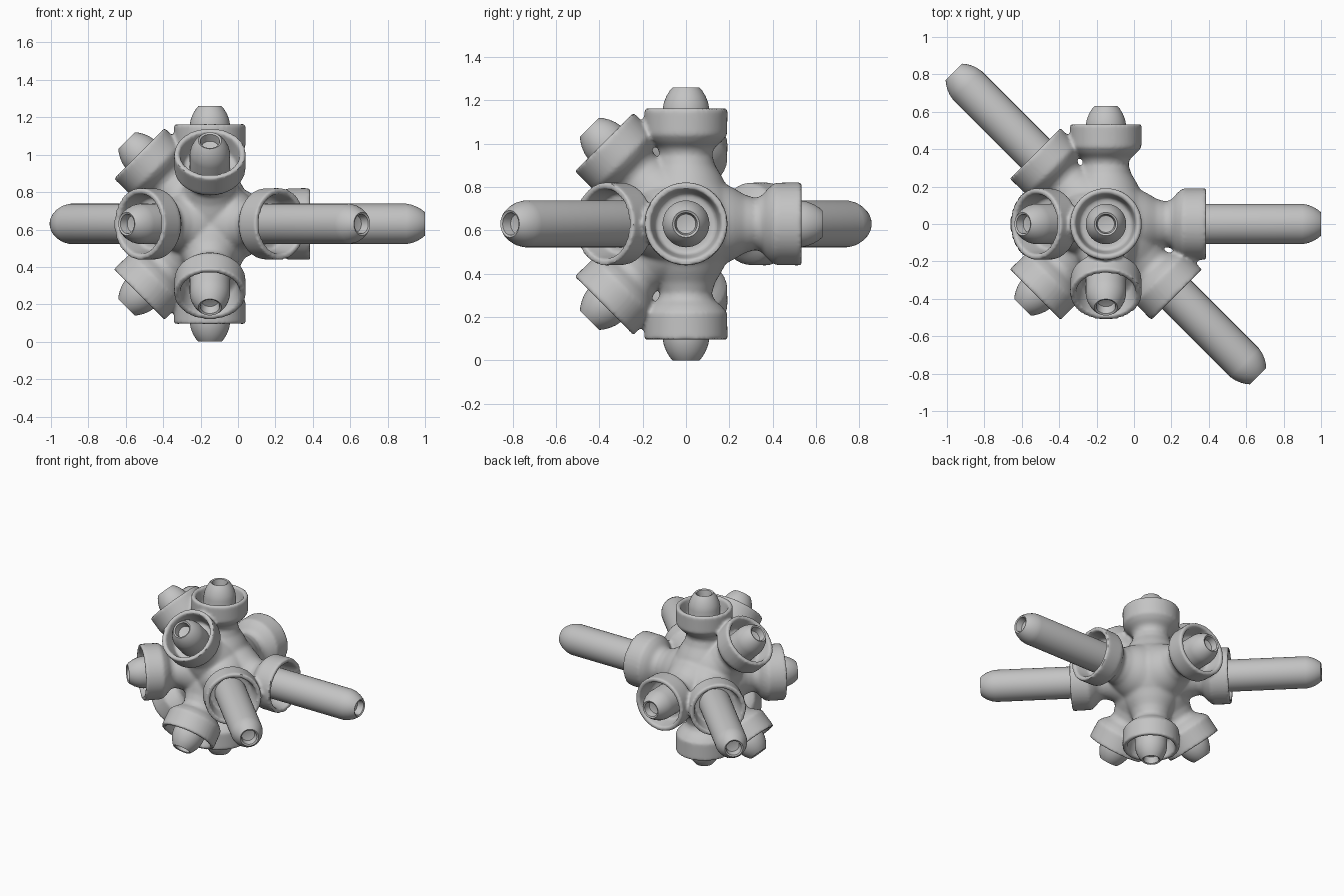
import bpy, bmesh, math
from mathutils import Vector, Matrix

cube = bpy.data.objects.get("Cube")
if cube:
    bpy.data.objects.remove(cube)

CENTRE = Vector((-0.15, 0, 0.63))

grey = bpy.data.materials.new("plain grey")
grey.use_nodes = True
grey.diffuse_color = (0.55, 0.55, 0.55, 1)
bsdf = grey.node_tree.nodes["Principled BSDF"]
bsdf.inputs["Base Color"].default_value = grey.diffuse_color
bsdf.inputs["Roughness"].default_value = 0.7


def lathe(bm, profile, direction, sides=48):
    """Spin a closed (radius, distance) profile about an axis leaving the centre."""
    axis = Vector(direction).normalized()
    turn = Matrix.Translation(CENTRE) @ axis.to_track_quat('Z', 'Y').to_matrix().to_4x4()
    rings = []
    for r, d in profile:
        if r == 0:
            rings.append([bm.verts.new(turn @ Vector((0, 0, d)))])
        else:
            rings.append([bm.verts.new(turn @ Vector((r * math.cos(a), r * math.sin(a), d)))
                          for a in (math.tau * i / sides for i in range(sides))])
    for low, high in zip(rings, rings[1:]):
        for i in range(sides):
            j = (i + 1) % sides
            if len(low) == 1:
                bm.faces.new((low[0], high[j], high[i]))
            elif len(high) == 1:
                bm.faces.new((low[i], low[j], high[0]))
            else:
                bm.faces.new((low[i], low[j], high[j], high[i]))


def finish(bm, name):
    bmesh.ops.recalc_face_normals(bm, faces=bm.faces)
    mesh = bpy.data.meshes.new(name)
    bm.to_mesh(mesh)
    bm.free()
    mesh.materials.append(grey)
    ob = bpy.data.objects.new(name, mesh)
    bpy.context.collection.objects.link(ob)
    bpy.ops.object.select_all(action='DESELECT')
    ob.select_set(True)
    bpy.context.view_layer.objects.active = ob
    return ob


# Port directions: short plugs and long rods
plugs = {"top": (0, 0, 1), "bottom": (0, 0, -1), "back": (0, 1, 0),
         "front_right": (-1, -1, 0),
         "upper_front": (0, -1, 1), "lower_front": (0, -1, -1),
         "upper_right": (-1, 0, 1), "lower_right": (-1, 0, -1)}
rods = {"left": (1, 0, 0), "front_left": (1, -1, 0), "back_right": (-1, 1, 0)}

# Hub: core ball with flared necks ending in open cups, fused together
cup = [(0, 0.05), (0.2, 0.15), (0.165, 0.22), (0.135, 0.27), (0.12, 0.32),
       (0.13, 0.35), (0.165, 0.38), (0.19, 0.41), (0.192, 0.535),
       (0.162, 0.535), (0.142, 0.42), (0, 0.42)]
bm = bmesh.new()
bmesh.ops.create_uvsphere(bm, u_segments=48, v_segments=24, radius=0.255,
                          matrix=Matrix.Translation(CENTRE))
for direction in [*plugs.values(), *rods.values()]:
    lathe(bm, cup, direction)
hub = finish(bm, "hub_with_cups")
remesh = hub.modifiers.new("fuse", 'REMESH')
remesh.mode = 'VOXEL'
remesh.voxel_size = 0.011
smooth = hub.modifiers.new("soften", 'SMOOTH')
smooth.factor = 0.5
smooth.iterations = 5
for m in ("fuse", "soften"):
    bpy.ops.object.modifier_apply(modifier=m)
bpy.ops.object.shade_smooth_by_angle(angle=math.radians(50))


def pin(name, direction, tip):
    """Round-nosed pin with a small crater in its tip."""
    nose = [(0.108, 0.1), (0.102, 0.07), (0.09, 0.04), (0.075, 0.015),
            (0.062, 0), (0.052, 0.005), (0.045, 0.05), (0, 0.06)]
    bm = bmesh.new()
    lathe(bm, [(0, 0.36), (0.108, 0.36)] + [(r, tip - d) for r, d in nose], direction)
    finish(bm, name)
    bpy.ops.object.shade_smooth_by_angle(angle=math.radians(40))


for name, direction in plugs.items():
    pin(name + "_plug", direction, 0.63)
for name, direction in rods.items():
    pin(name + "_rod", direction, 1.15)
